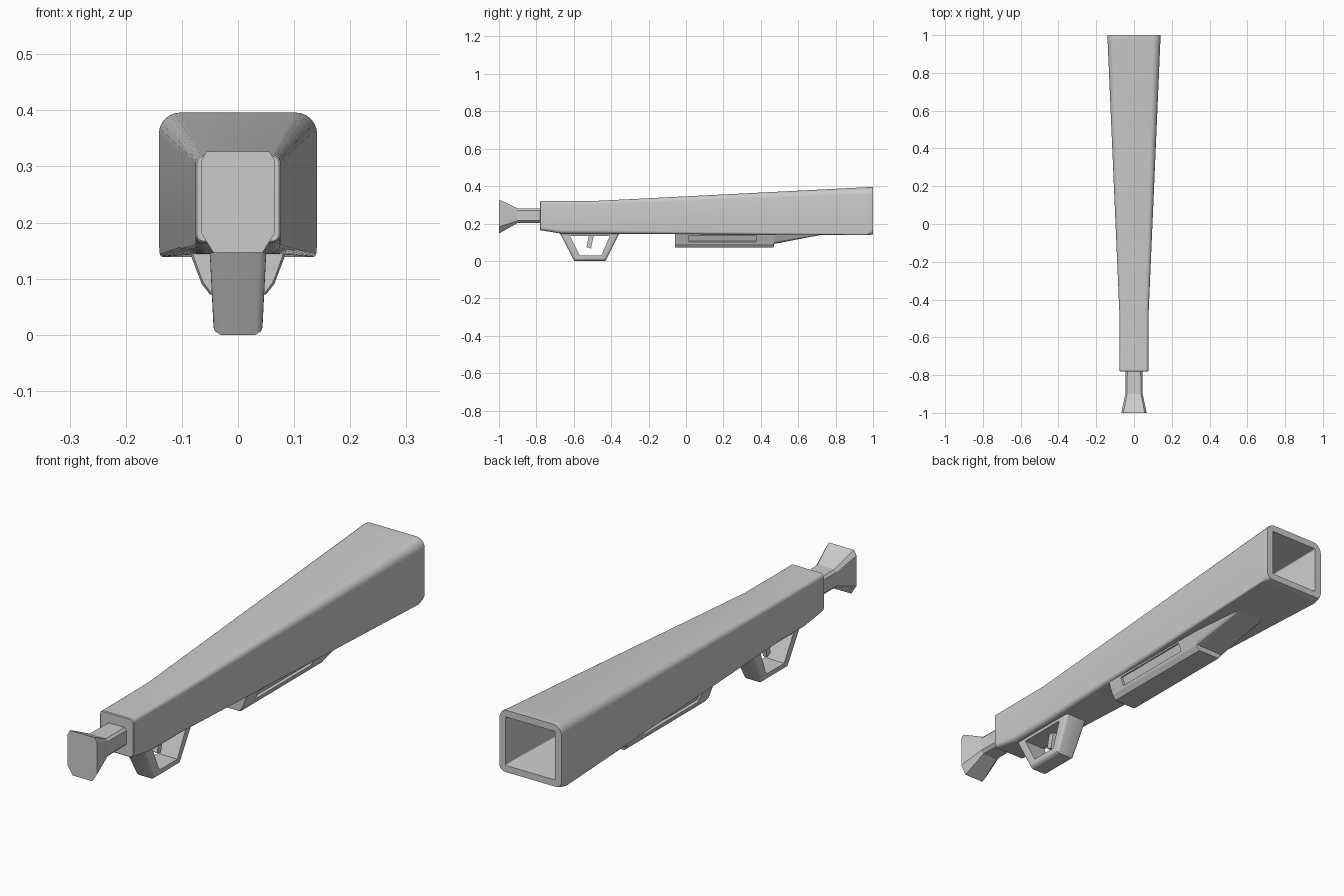
import bpy, bmesh, math

if "Cube" in bpy.data.objects:
    bpy.data.objects.remove(bpy.data.objects["Cube"])


def finish(bm, name, smooth=True):
    bmesh.ops.recalc_face_normals(bm, faces=bm.faces)
    me = bpy.data.meshes.new(name)
    bm.to_mesh(me)
    bm.free()
    ob = bpy.data.objects.new(name, me)
    bpy.context.collection.objects.link(ob)
    if smooth:
        bpy.ops.object.select_all(action='DESELECT')
        ob.select_set(True)
        bpy.context.view_layer.objects.active = ob
        bpy.ops.object.shade_smooth_by_angle(angle=math.radians(30))
    return ob


def loft(rings):
    """Skin equal-length rings of 3D points and cap both ends."""
    bm = bmesh.new()
    vs = [[bm.verts.new(p) for p in r] for r in rings]
    n = len(vs[0])
    for a, b in zip(vs, vs[1:]):
        for i in range(n):
            j = (i + 1) % n
            bm.faces.new((a[i], a[j], b[j], b[i]))
    bm.faces.new(vs[0])
    bm.faces.new(vs[-1])
    bmesh.ops.recalc_face_normals(bm, faces=bm.faces)
    return bm, vs


def rounded(y, hw, z0, z1, rt, rb, seg=6):
    """Rounded rectangle with separate top and bottom corner radii."""
    pts = []
    for sx, z, r, a0 in ((1, z1, rt, 0), (-1, z1, rt, 90), (-1, z0, rb, 180), (1, z0, rb, 270)):
        cx = sx * (hw - r)
        cz = z - r if z == z1 else z + r
        for k in range(seg + 1):
            a = math.radians(a0 + 90 * k / seg)
            pts.append((cx + r * math.cos(a), y, cz + r * math.sin(a)))
    return pts


# flared barrel body with hollow muzzle
bm, _ = loft([
    rounded(-0.78, 0.073, 0.167, 0.318, 0.013, 0.013),
    rounded(-0.777, 0.076, 0.164, 0.321, 0.016, 0.016),
    rounded(-0.66, 0.076, 0.145, 0.321, 0.016, 0.02),
    rounded(-0.48, 0.077, 0.145, 0.321, 0.016, 0.02),
    rounded(0.965, 0.1395, 0.139, 0.394, 0.038, 0.006),
    rounded(0.99, 0.141, 0.14, 0.396, 0.038, 0.022),
    rounded(1.0, 0.14, 0.143, 0.395, 0.038, 0.026),
    rounded(1.0, 0.111, 0.17, 0.367, 0.004, 0.004),
    rounded(0.93, 0.105, 0.175, 0.361, 0.004, 0.004),
    rounded(0.2, 0.078, 0.175, 0.33, 0.004, 0.004),
])
finish(bm, "barrel_body")


# shoulder stock, eight-sided and flared at the end
def octagon(y, hw, z0, z1, ct, cb):
    half = [(hw - ct[0], z1), (hw, z1 - ct[1]), (hw, z0 + cb[1]), (hw - cb[0], z0)]
    return [(x, y, z) for x, z in half] + [(-x, y, z) for x, z in reversed(half)]


bm, _ = loft([
    octagon(-1.0, 0.066, 0.147, 0.327, (0.01, 0.018), (0.022, 0.035)),
    octagon(-0.995, 0.066, 0.149, 0.326, (0.01, 0.018), (0.022, 0.035)),
    octagon(-0.9, 0.046, 0.203, 0.281, (0.009, 0.01), (0.012, 0.012)),
    octagon(-0.75, 0.044, 0.203, 0.279, (0.009, 0.01), (0.012, 0.012)),
])
finish(bm, "shoulder_stock", False)

# trigger guard: closed trapezoid frame, narrowing downwards
outer = [(-0.675, 0.15), (-0.355, 0.15), (-0.43, 0.002), (-0.597, 0.002)]
inner = [(-0.62, 0.133), (-0.408, 0.133), (-0.453, 0.028), (-0.568, 0.028)]
bm = bmesh.new()


def loop(pts, s):
    return [bm.verts.new((s * (0.043 + 0.05 * z), y, z)) for y, z in pts]


oL, oR, iL, iR = loop(outer, -1), loop(outer, 1), loop(inner, -1), loop(inner, 1)
for i in range(4):
    j = (i + 1) % 4
    for a, b in ((oL, oR), (oR, iR), (iR, iL), (iL, oL)):
        bm.faces.new((a[i], a[j], b[j], b[i]))
bmesh.ops.recalc_face_normals(bm, faces=bm.faces)
edges = [bm.edges.get((r[i], r[(i + 1) % 4])) for r in (oL, oR) for i in (1, 2, 3)]
bmesh.ops.bevel(bm, geom=edges, offset=0.012, segments=4, profile=0.5, affect='EDGES')
for v in bm.verts:
    v.co.z = max(v.co.z, 0.002) - (0.002 if v.co.z < 0.0025 else 0)
finish(bm, "trigger_guard")

# trigger
prof = [(-0.517, 0.145), (-0.492, 0.145), (-0.508, 0.066), (-0.532, 0.074)]
bm, _ = loft([[(x, y, z) for y, z in prof] for x in (-0.009, 0.009)])
finish(bm, "trigger", False)


# fore grip with recessed side panels and a tapered nose
def grip_ring(y, half):
    return [(x, y, z) for x, z in half] + [(-x, y, z) for x, z in reversed(half)]


full = [(0.086, 0.15), (0.082, 0.136), (0.069, 0.102), (0.065, 0.091), (0.05, 0.072)]
rear = [(x * 0.95, z + (0.002 if z < 0.1 else 0)) for x, z in full]
nose = [(0.086, 0.15), (0.082, 0.136), (0.069, 0.102), (0.065, 0.093), (0.05, 0.091)]
tip = [(0.07, 0.152), (0.068, 0.15), (0.064, 0.148), (0.055, 0.146), (0.045, 0.145)]
bm, vs = loft([grip_ring(-0.06, rear), grip_ring(-0.053, full), grip_ring(0.015, full),
               grip_ring(0.375, full), grip_ring(0.468, full), grip_ring(0.472, nose),
               grip_ring(0.75, tip)])
panels = []
for i in (1, 7):
    quad = {vs[2][i], vs[2][i + 1], vs[3][i], vs[3][i + 1]}
    panels += [f for f in bm.faces if set(f.verts) == quad]
bmesh.ops.inset_individual(bm, faces=panels, thickness=0.001, depth=-0.01)
finish(bm, "fore_grip", False)
